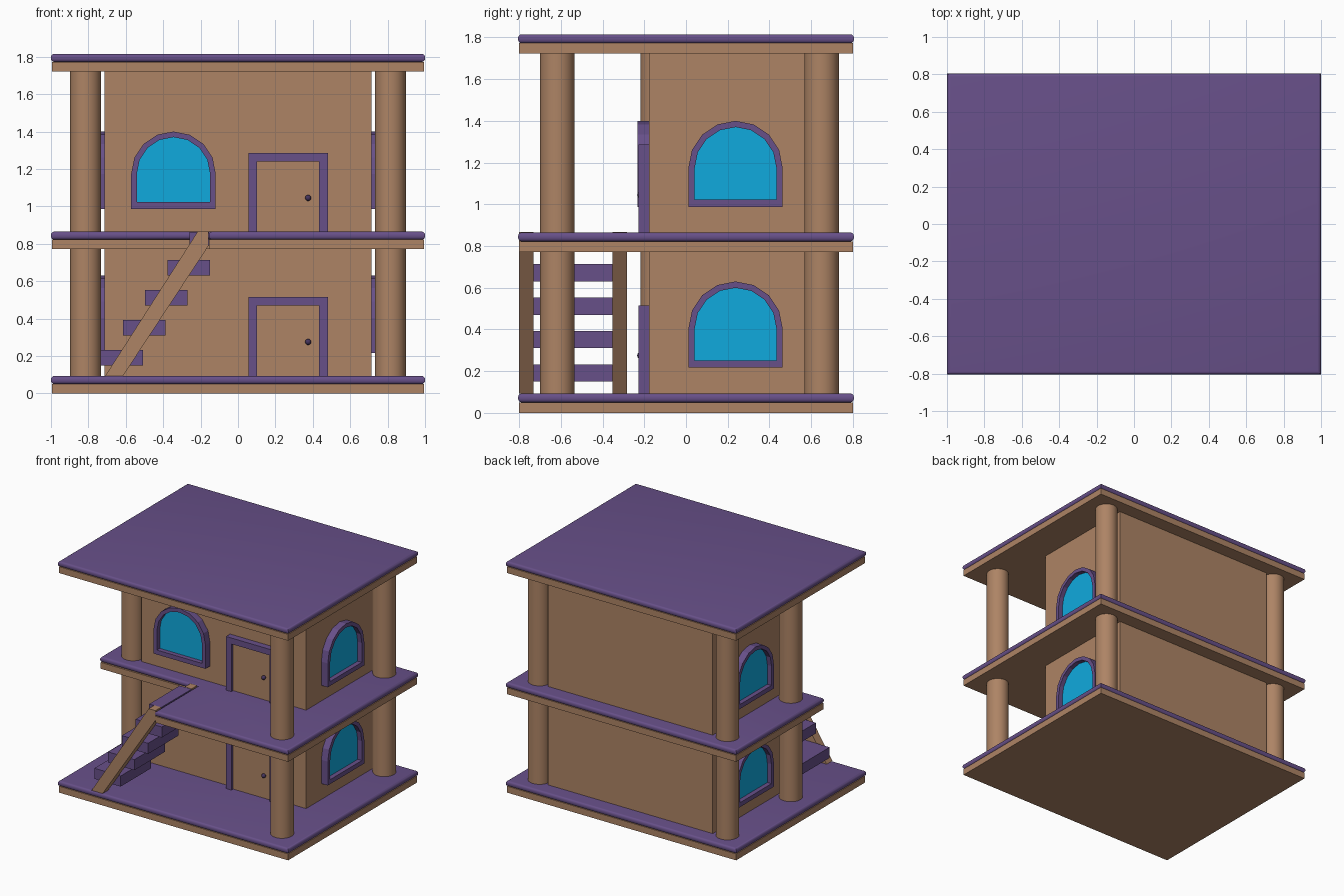
import bpy, bmesh
from math import pi, cos, sin, radians
from mathutils import Matrix, Vector

if "Cube" in bpy.data.objects:
    bpy.data.objects.remove(bpy.data.objects["Cube"])


def material(name, rgb):
    m = bpy.data.materials.new(name)
    m.diffuse_color = (*rgb, 1)
    m.use_nodes = True
    m.node_tree.nodes["Principled BSDF"].inputs["Base Color"].default_value = m.diffuse_color
    return m


WOOD = material("wood", (0.42, 0.23, 0.13))
PURPLE = material("purple", (0.137, 0.08, 0.25))
GLASS = material("glass", (0.005, 0.40, 0.73))
DARK = material("dark_metal", (0.06, 0.035, 0.11))


def finish(name, bm, mat, smooth=False, matrix=None):
    bmesh.ops.recalc_face_normals(bm, faces=bm.faces)
    if matrix:
        bm.transform(matrix)
    me = bpy.data.meshes.new(name)
    bm.to_mesh(me)
    bm.free()
    me.materials.append(mat)
    ob = bpy.data.objects.new(name, me)
    bpy.context.collection.objects.link(ob)
    if smooth:
        bpy.ops.object.select_all(action='DESELECT')
        ob.select_set(True)
        bpy.context.view_layer.objects.active = ob
        bpy.ops.object.shade_smooth_by_angle(angle=radians(40))
    return ob


def extruded(pts, vec):
    """Closed outline of 3D points swept along vec."""
    bm = bmesh.new()
    f = bm.faces.new([bm.verts.new(p) for p in pts])
    r = bmesh.ops.extrude_face_region(bm, geom=[f], use_keep_orig=True)
    verts = [g for g in r["geom"] if isinstance(g, bmesh.types.BMVert)]
    bmesh.ops.translate(bm, verts=verts, vec=vec)
    return bm


def box(name, x0, x1, y0, y1, z0, z1, mat):
    pts = [(x0, y0, z0), (x1, y0, z0), (x1, y1, z0), (x0, y1, z0)]
    return finish(name, extruded(pts, Vector((0, 0, z1 - z0))), mat)


def side_profile(name, xz, y0, y1, mat, matrix=None):
    pts = [(x, y0, z) for x, z in xz]
    return finish(name, extruded(pts, Vector((0, y1 - y0, 0))), mat, matrix=matrix)


# Floor slabs: wood base with a round-edged purple deck
def slab(name, z, outline):
    def grown(d):
        return [(x + (d if x > 0 else -d) * (abs(x) > 0.9),
                 y + (d if y > 0 else -d) * (abs(y) > 0.7)) for x, y in outline]
    base = extruded([(x, y, z) for x, y in outline], Vector((0, 0, 0.05)))
    finish(name + "_base", base, WOOD)
    deck = extruded([(x, y, z + 0.05) for x, y in grown(0.005)], Vector((0, 0, 0.043)))
    rim = [e for e in deck.edges if abs(e.verts[0].co.z - e.verts[1].co.z) < 1e-4]
    bmesh.ops.bevel(deck, geom=rim, offset=0.018, segments=4, profile=0.5, affect='EDGES')
    finish(name + "_deck", deck, PURPLE, smooth=True)


X, Y = 0.995, 0.80
rect = [(-X, -Y), (X, -Y), (X, Y), (-X, Y)]
notched = [(-0.155, -Y), (X, -Y), (X, Y), (-X, Y), (-X, -0.28), (-0.155, -0.28)]
slab("ground_slab", 0.0, rect)
slab("middle_slab", 0.772, notched)
slab("roof_slab", 1.722, rect)

# Rooms and columns of each storey
storeys = [("lower", 0.09, 0.773), ("upper", 0.863, 1.723)]
posts = {"front_right": (0.815, -0.617), "front_left": (-0.815, -0.135),
         "back_right": (0.815, 0.65), "back_left": (-0.815, 0.65)}
for level, z0, z1 in storeys:
    box(level + "_room", -0.715, 0.715, -0.177, 0.69, z0, z1, WOOD)
    for place, (x, y) in posts.items():
        bm = bmesh.new()
        bmesh.ops.create_cone(bm, cap_ends=True, segments=32, radius1=0.083,
                              radius2=0.083, depth=z1 - z0)
        finish(f"{level}_{place}_column", bm, WOOD, True,
               Matrix.Translation((x, y, (z0 + z1) / 2)))


# Arched windows, built facing -y then turned onto a wall
def arch(r, bottom):
    top = [(r * cos(i * pi / 8), 0.187 + r * sin(i * pi / 8)) for i in range(9)]
    return [(-r, bottom), (r, bottom)] + top


def window(name, loc, turn):
    m = Matrix.Translation(loc) @ Matrix.Rotation(turn, 4, 'Z')
    outer, inner = arch(0.226, 0), arch(0.196, 0.035)
    bm = bmesh.new()
    loops = [[bm.verts.new((u, y, v)) for u, v in line]
             for line, y in ((outer, 0), (outer, -0.056), (inner, -0.056), (inner, 0))]
    n = len(outer)
    for a, b in zip(loops, loops[1:] + loops[:1]):
        for i in range(n):
            j = (i + 1) % n
            bm.faces.new((a[i], a[j], b[j], b[i]))
    finish(name + "_frame", bm, PURPLE, matrix=m)
    side_profile(name + "_glass", inner, -0.02, 0, GLASS, m)


window("front_window", (-0.345, -0.177, 0.987), 0)
for level, z in (("lower", 0.217), ("upper", 0.987)):
    window(level + "_right_window", (0.715, 0.2375, z), pi / 2)
    window(level + "_left_window", (-0.715, 0.2375, z), -pi / 2)

# Doors with a three-sided frame and a round knob
for level, z in (("lower", 0.093), ("upper", 0.863)):
    a, b, t = 0.055, 0.48, 0.047
    top = z + 0.423
    frame = [(a, z), (a, top), (b, top), (b, z), (b - t, z), (b - t, top - t),
             (a + t, top - t), (a + t, z)]
    side_profile(level + "_door_frame", frame, -0.227, -0.176, PURPLE)
    box(level + "_door", a + t, b - t, -0.205, -0.176, z, top - t, WOOD)
    bm = bmesh.new()
    bmesh.ops.create_uvsphere(bm, u_segments=16, v_segments=10, radius=0.016)
    finish(level + "_door_knob", bm, DARK, True, Matrix.Translation((0.375, -0.218, z + 0.182)))

# Staircase: two sloping stringers and the treads between
stringer = [(-0.71, 0.093), (-0.615, 0.093), (-0.157, 0.79), (-0.157, 0.866), (-0.215, 0.866)]
for side, y in (("front", -0.80), ("back", -0.352)):
    side_profile(side + "_stringer", stringer, y, y + 0.07, WOOD)
for i in range(5):
    x, z = -0.735 + 0.119 * i, 0.15 + 0.16 * i
    box(f"tread_{i + 1}", x, min(x + 0.228, -0.14 if i < 4 else -0.156),
        -0.73, -0.352, z, min(z + 0.083, 0.864), PURPLE)
